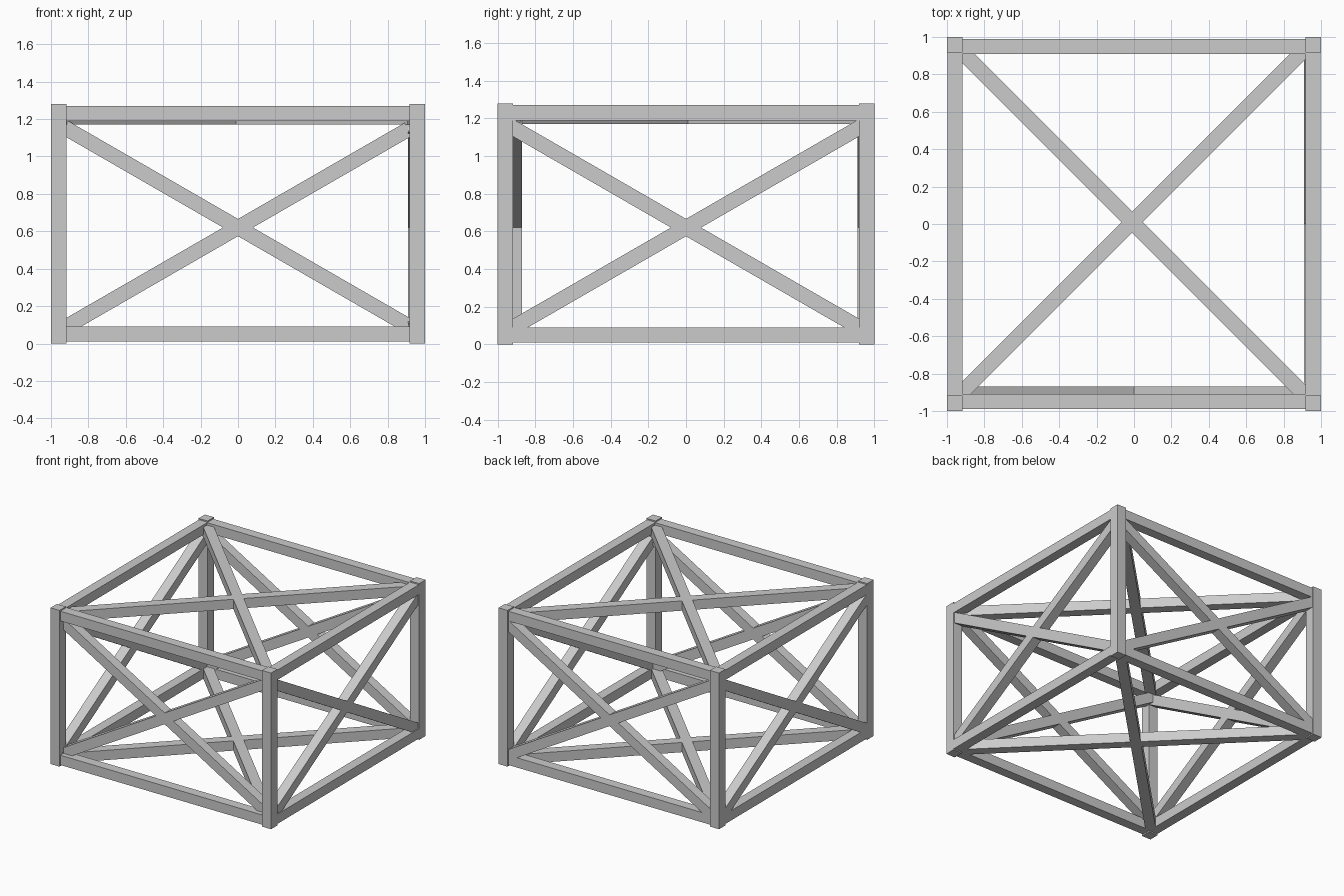
import bpy
from mathutils import Vector

if "Cube" in bpy.data.objects:
    bpy.data.objects.remove(bpy.data.objects["Cube"])

T = 0.08      # timber thickness


def beam(name, a, b, normal, width=T, depth=T):
    """Square beam from a to b; depth is measured along normal."""
    a, b, n = Vector(a), Vector(b), Vector(normal)
    d = (b - a).normalized()
    s = n.cross(d) * width / 2
    n = n * depth / 2
    verts = [p + i * s + j * n for p in (a, b)
             for i, j in ((-1, -1), (1, -1), (1, 1), (-1, 1))]
    faces = [(3, 2, 1, 0), (4, 5, 6, 7)]
    faces += [(i, (i + 1) % 4, (i + 1) % 4 + 4, i + 4) for i in range(4)]
    me = bpy.data.meshes.new(name)
    me.from_pydata(verts, [], faces)
    ob = bpy.data.objects.new(name, me)
    bpy.context.collection.objects.link(ob)
    return ob


X, Y, Z = (1, 0, 0), (0, 1, 0), (0, 0, 1)

# corner posts
for x in (-0.959, 0.959):
    for y in (-0.959, 0.959):
        beam("corner_post", (x, y, 0), (x, y, 1.28), X, 0.082, 0.082)

# horizontal rails, top and bottom
for z in (0.05, 1.23):
    for s in (-1, 1):
        beam("cross_rail", (-0.95, s * 0.95, z), (0.95, s * 0.95, z), Z)
        beam("side_rail", (s * 0.957, -0.95, z), (s * 0.957, 0.95, z), Z)

# crossed braces on all six faces
zm, h, e = 0.62, 0.545, 0.945
for k in (-1, 1):
    for name, y in (("front_brace", -0.91), ("back_brace", 0.95)):
        beam(name, (-e, y, zm - k * h), (e, y, zm + k * h), Y)
    for name, x in (("left_brace", -0.957), ("right_brace", 0.95)):
        beam(name, (x, -e, zm - k * h), (x, e, zm + k * h), X)
    for name, z in (("bottom_brace", 0.05), ("top_brace", 1.21)):
        beam(name, (-e - 0.01, -k * e + 0.01, z), (e - 0.01, k * e + 0.01, z), Z)
